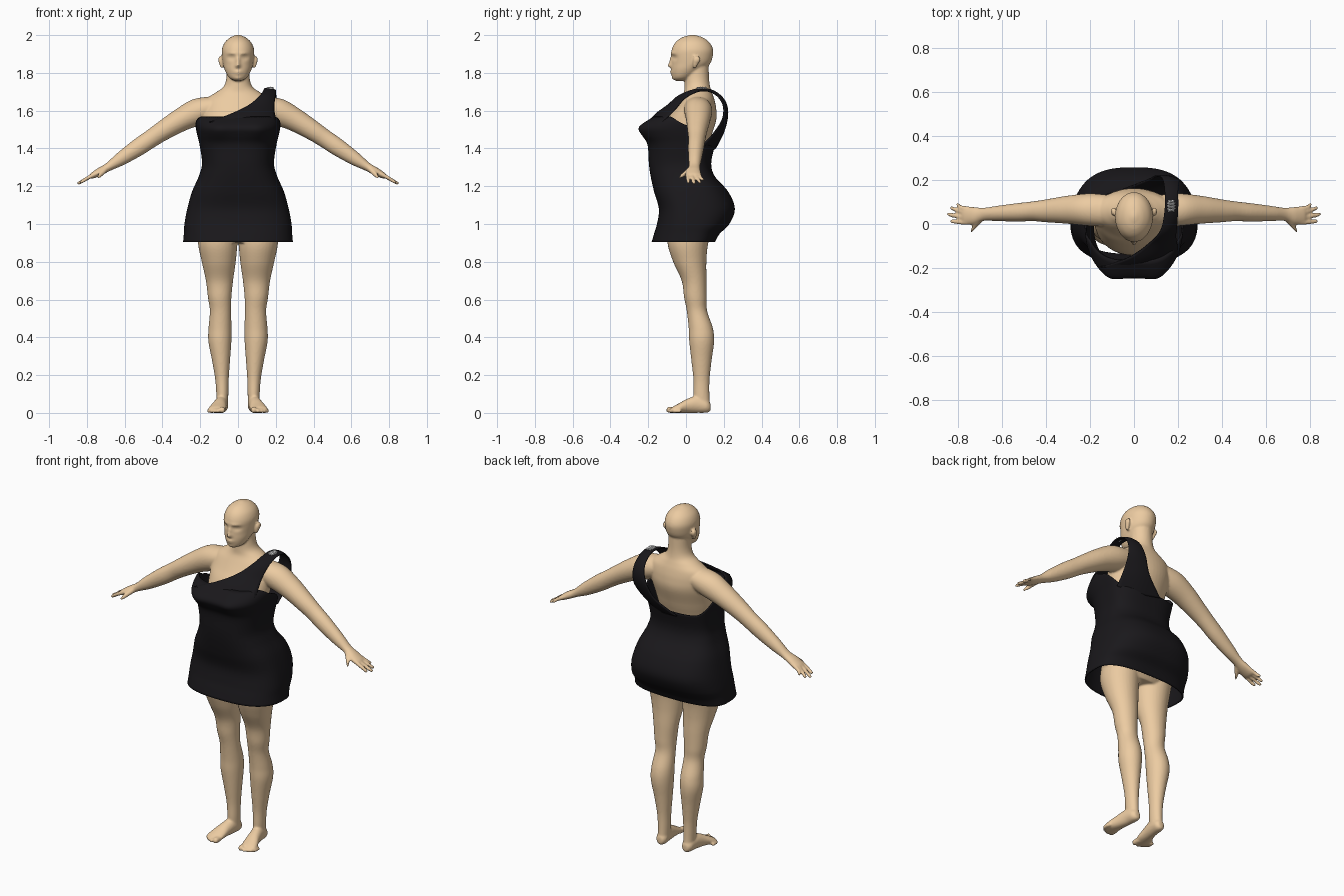
import bpy, bmesh, math
from mathutils import Vector as V


def material(name, rgb):
    m = bpy.data.materials.new(name)
    m.diffuse_color = (*rgb, 1)
    return m


skin = material("skin", (0.84, 0.60, 0.36))
black = material("black_cloth", (0.010, 0.009, 0.011))
silver = material("silver", (0.75, 0.75, 0.78))


def smooth_rows(rows, n=6):
    """Catmull-Rom interpolation through rows of numbers."""
    out = []
    for i in range(len(rows) - 1):
        a, b, c, d = (rows[max(0, min(len(rows) - 1, i + k))] for k in (-1, 0, 1, 2))
        for j in range(n):
            t = j / n
            out.append([0.5 * (2 * q + (r - p) * t + (2 * p - 5 * q + 4 * r - s) * t * t
                               + (3 * q - p - 3 * r + s) * t ** 3) for p, q, r, s in zip(a, b, c, d)])
    return out + [list(rows[-1])]


def bridge(bm, rings, closed):
    for a, b in zip(rings, rings[1:]):
        for i in range(len(a) if closed else len(a) - 1):
            j = (i + 1) % len(a)
            bm.faces.new((a[i], a[j], b[j], b[i]))


def make_object(name, bm, mat):
    bmesh.ops.recalc_face_normals(bm, faces=bm.faces)
    me = bpy.data.meshes.new(name)
    bm.to_mesh(me)
    bm.free()
    me.materials.append(mat)
    me.polygons.foreach_set("use_smooth", [True] * len(me.polygons))
    ob = bpy.data.objects.new(name, me)
    bpy.context.collection.objects.link(ob)
    return ob


def tube(bm, rows, u, v, side=1, segs=32, shape=None):
    """Closed loft; rows are (x, y, z, radius_u, radius_v)."""
    rings = []
    for x, y, z, ru, rv in smooth_rows(rows):
        ring = []
        for k in range(segs):
            a = math.tau * k / segs
            p = V((x, y, z)) + V(u) * ru * math.cos(a) + V(v) * rv * math.sin(a)
            if shape:
                p = shape(p)
            ring.append(bm.verts.new((p.x * side, p.y, p.z)))
        rings.append(ring)
    bridge(bm, rings, True)
    faces = [bm.faces.new(rings[0]), bm.faces.new(rings[-1])]
    return faces


X, Y, Z = (1, 0, 0), (0, 1, 0), (0, 0, 1)
body = bmesh.new()

# torso and neck
tube(body, [(0, .02, .90, .17, .09), (0, .03, .96, .22, .13), (0, .055, 1.05, .235, .165),
            (0, .02, 1.2, .19, .14), (0, -.02, 1.32, .16, .12), (0, -.005, 1.45, .175, .135),
            (0, .03, 1.55, .185, .13), (0, .05, 1.61, .185, .11), (0, .06, 1.66, .17, .09),
            (0, .063, 1.695, .12, .075), (0, .06, 1.725, .078, .068), (0, .058, 1.77, .062, .064),
            (0, .06, 1.84, .06, .06)], X, Y, segs=48)


# head with facial forms pushed in and out: (x, z, width, height, depth)
FACE = [(.036, 1.882, .018, .012, .014), (0, 1.86, .010, .022, -.014), (0, 1.838, .013, .010, -.020),
        (.03, 1.903, .028, .008, -.006), (0, 1.806, .022, .006, -.010), (0, 1.793, .018, .005, -.007),
        (0, 1.772, .02, .010, -.006), (.036, 1.882, .011, .005, -.007)]


def face_shape(p):
    if p.y < .02:
        p.y += sum(d * math.exp(-((abs(p.x) - x) / w) ** 2 - ((p.z - z) / h) ** 2)
                   for x, z, w, h, d in FACE)
    return p


tube(body, [(0, -.03, 1.758, .018, .025), (0, -.022, 1.77, .042, .046), (0, -.01, 1.79, .058, .064),
            (0, .008, 1.82, .072, .085), (0, .026, 1.85, .08, .102), (0, .032, 1.89, .085, .110),
            (0, .034, 1.925, .085, .109), (0, .034, 1.96, .071, .091), (0, .034, 1.985, .045, .06),
            (0, .034, 1.997, .02, .026), (0, .034, 2.002, .004, .005)], X, Y, segs=96, shape=face_shape)

ARM_UP = (.53, 0, .85)
for s in (1, -1):
    # ear
    tube(body, [(.086, .045, 1.826, .006, .008), (.09, .05, 1.845, .009, .014),
                (.095, .057, 1.87, .010, .02), (.093, .058, 1.888, .006, .012)], X, Y, s, 16)
    # arm and palm
    tube(body, [(.10, .06, 1.625, .06, .07), (.2, .065, 1.598, .073, .074), (.3, .065, 1.552, .062, .064),
                (.4, .06, 1.492, .052, .052), (.46, .058, 1.452, .048, .045), (.53, .053, 1.405, .046, .042),
                (.62, .048, 1.345, .036, .035), (.685, .044, 1.303, .023, .030), (.73, .038, 1.278, .021, .040),
                (.77, .038, 1.256, .016, .042), (.78, .038, 1.25, .010, .036)], ARM_UP, Y, s)
    # fingers and thumb: root y, tip x, tip y
    for y0, x1, y1 in ((.070, .808, .088), (.050, .836, .072), (.027, .848, .044), (.006, .835, .012)):
        z1 = 1.254 - (x1 - .77) * .48
        tube(body, [(.755, y0, 1.265, .011, .011), (.79, (y0 * 2 + y1) / 3, 1.247, .0105, .0105),
                    (x1 - .006, y1, z1, .009, .009), (x1 + .002, y1, z1 - .004, .004, .004)], ARM_UP, Y, s, 12)
    tube(body, [(.69, .03, 1.298, .014, .016), (.715, .003, 1.274, .014, .015),
                (.735, -.022, 1.254, .011, .011), (.743, -.036, 1.244, .005, .005)], ARM_UP, Y, s, 12)
    # leg
    tube(body, [(.11, .03, 1.0, .10, .12), (.108, .01, .9, .104, .108), (.102, .02, .8, .090, .088),
                (.098, .043, .7, .072, .066), (.097, .05, .61, .062, .06), (.093, .058, .54, .056, .054),
                (.095, .078, .45, .061, .064), (.096, .083, .38, .061, .066), (.09, .082, .28, .048, .054),
                (.085, .082, .18, .036, .043), (.083, .082, .1, .032, .042), (.083, .085, .04, .03, .042)],
         X, Y, s)
    # foot and toes
    tube(body, [(.083, .13, .03, .016, .02), (.084, .11, .036, .031, .035), (.088, .06, .045, .034, .045),
                (.097, .01, .038, .037, .038), (.107, -.035, .026, .045, .026), (.112, -.065, .018, .045, .018),
                (.113, -.075, .015, .038, .013)], X, Z, s)
    for x, y, r in ((.083, -.1, .016), (.106, -.1, .011), (.124, -.092, .011), (.139, -.083, .011), (.153, -.07, .010)):
        tube(body, [(x, y + .045, r, r, r), (x, y + .008, r, r, r), (x, y - .003, r * .9, r * .5, r * .5)],
             X, Z, s, 12)

# fuse the overlapping body volumes into one skin
body = make_object("body", body, skin)
rm = body.modifiers.new("fuse", "REMESH")
rm.mode, rm.voxel_size, rm.use_smooth_shade = "VOXEL", .006, True
sm = body.modifiers.new("soften", "SMOOTH")
sm.factor, sm.iterations = .5, 4

# dress body: height, half width, front y, back y
DRESS = smooth_rows([(.905, .287, -.178, .15), (.95, .283, -.165, .175), (1.0, .28, -.15, .225),
                     (1.08, .265, -.14, .255), (1.17, .24, -.165, .22), (1.25, .205, -.183, .15),
                     (1.32, .187, -.193, .13), (1.42, .2, -.2, .15), (1.47, .212, -.228, .16),
                     (1.51, .22, -.243, .16), (1.55, .22, -.195, .16), (1.58, .2, -.14, .15)], 8)


def dress_point(a, z):
    i = next((i for i in range(1, len(DRESS)) if DRESS[i][0] >= z), len(DRESS) - 1)
    p, q = DRESS[i - 1], DRESS[i]
    t = (z - p[0]) / (q[0] - p[0])
    w, f, b = (p[k] + (q[k] - p[k]) * t for k in (1, 2, 3))
    c, s = math.cos(a), math.sin(a)
    x = w * math.copysign(abs(c) ** .75, c)
    y = .02 + (b - .02 if s > 0 else .02 - f) * math.copysign(abs(s) ** .75, s)
    if s < 0:  # two bust forms
        y -= .016 * math.exp(-((abs(x) - .11) / .05) ** 2 - ((z - 1.5) / .05) ** 2)
    return x, y, z


bm = bmesh.new()
rings = []
for r in range(61):
    ring = []
    for k in range(96):
        a = math.tau * k / 96
        t = max(0, min(1, (math.sin(a) + .5) / 1.3))
        top = 1.567 - .15 * t * t * (3 - 2 * t)
        ring.append(bm.verts.new(dress_point(a, .905 + (top - .905) * r / 60)))
    rings.append(ring)
bridge(bm, rings, True)
dress = make_object("dress", bm, black)

# one-shoulder strap: inner edge and outer edge, front to back
STRAP = [(-.15, -.195, 1.54, .195, -.135, 1.53), (-.03, -.155, 1.585, .198, -.105, 1.56),
         (.06, -.095, 1.63, .19, -.055, 1.61), (.12, -.03, 1.683, .195, .0, 1.67),
         (.14, .07, 1.715, .2, .08, 1.705), (.14, .15, 1.70, .2, .15, 1.69),
         (.13, .205, 1.65, .205, .195, 1.635), (.105, .22, 1.58, .205, .195, 1.56),
         (.06, .2, 1.49, .2, .15, 1.485), (-.05, .158, 1.405, .195, .09, 1.42)]
bm = bmesh.new()
rings = []
for row in smooth_rows(STRAP, 8):
    p, q = V(row[:3]), V(row[3:])
    ring = []
    for k in range(11):
        m = p.lerp(q, k / 10)
        out = (m - V((.08, .06, 1.5))).normalized()
        ring.append(bm.verts.new(m + out * math.sin(math.pi * k / 10) * (q - p).length * .09))
    rings.append(ring)
bridge(bm, rings, False)
strap = make_object("shoulder_strap", bm, black)

for ob in (dress, strap):
    so = ob.modifiers.new("cloth", "SOLIDIFY")
    so.thickness, so.offset = .007, 0

# jewelled clip on the strap: flat pointed stones
bm = bmesh.new()
for y, half in ((.063, .020), (.076, .026), (.089, .025), (.102, .019)):
    for a in (.35, -.35):
        verts = bmesh.ops.create_icosphere(bm, subdivisions=1, radius=1)["verts"]
        for v in verts:
            x, w = v.co.x * half, v.co.y * .006
            v.co = (.17 + x * math.cos(a) - w * math.sin(a), y + x * math.sin(a) + w * math.cos(a),
                    1.719 + v.co.z * .008)
clip = make_object("strap_clip", bm, silver)
clip.data.polygons.foreach_set("use_smooth", [False] * len(clip.data.polygons))
